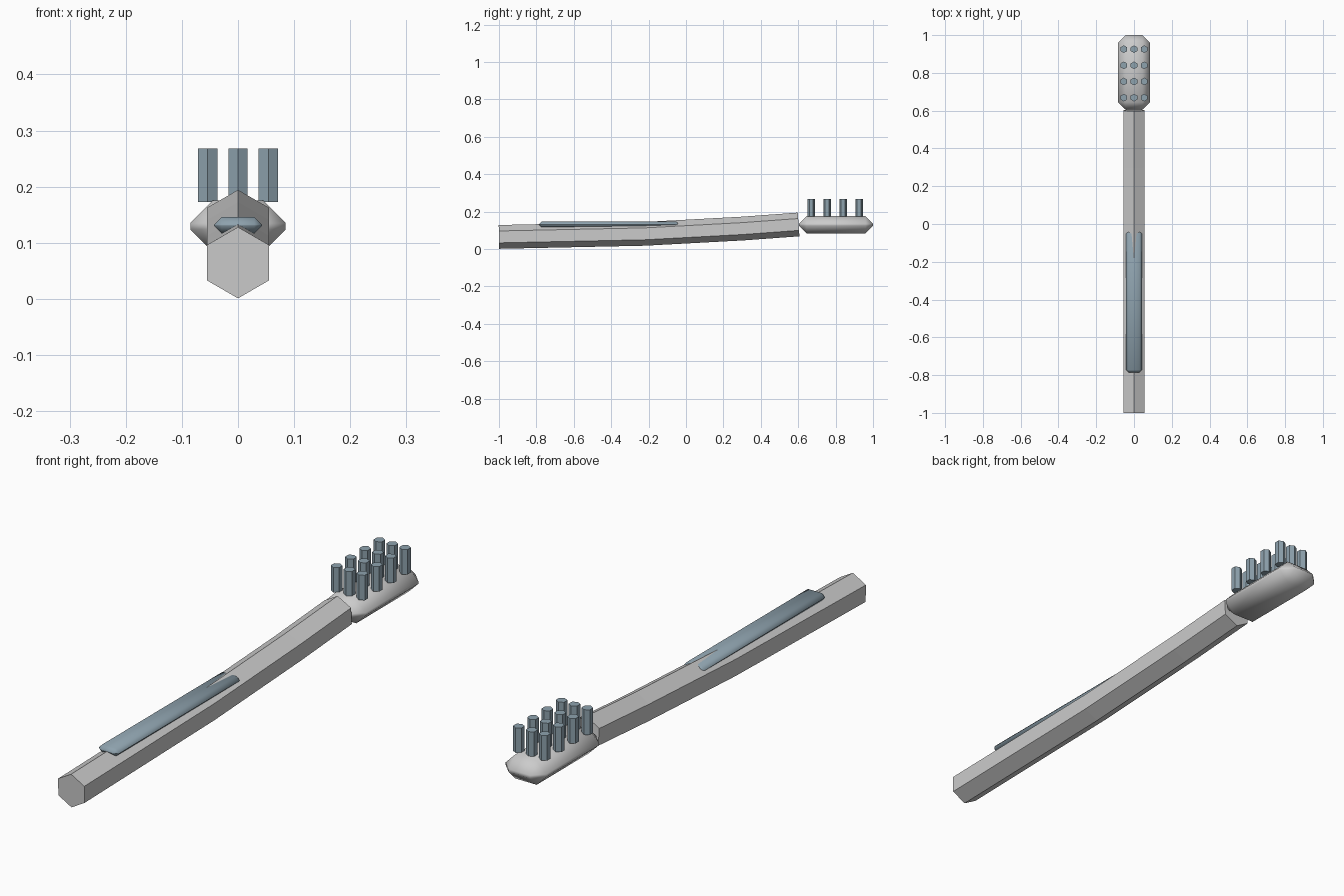
import bpy, bmesh, math
from mathutils import Vector, Matrix

if "Cube" in bpy.data.objects:
    bpy.data.objects.remove(bpy.data.objects["Cube"])

blue = bpy.data.materials.new("blue_grey")
blue.diffuse_color = (0.27, 0.36, 0.42, 1)
blue.use_nodes = True
blue.node_tree.nodes["Principled BSDF"].inputs["Base Color"].default_value = blue.diffuse_color


def finish(name, bm, mat=None, smooth=False):
    bmesh.ops.recalc_face_normals(bm, faces=bm.faces[:])
    me = bpy.data.meshes.new(name)
    for f in bm.faces:
        f.smooth = smooth
    bm.to_mesh(me)
    bm.free()
    ob = bpy.data.objects.new(name, me)
    bpy.context.collection.objects.link(ob)
    if mat:
        me.materials.append(mat)
    return ob


def chamfered_box(name, lo, hi, bevel, mat=None):
    lo, hi = Vector(lo), Vector(hi)
    bm = bmesh.new()
    bmesh.ops.create_cube(bm, size=1, matrix=Matrix.Translation((lo + hi) / 2)
                          @ Matrix.Diagonal((*(hi - lo), 1)))
    bmesh.ops.bevel(bm, geom=bm.edges[:], offset=bevel, segments=1,
                    profile=0.5, affect='EDGES')
    return finish(name, bm, mat, smooth=True)


# handle: hexagonal bar swept along a gently rising path
path = [(-1.0, 0.0645), (-0.22, 0.081), (0.3, 0.109), (0.602, 0.131)]
R = 0.0635
bm = bmesh.new()
rings = []
for i, (y, z) in enumerate(path):
    a, b = path[max(i - 1, 0)], path[min(i + 1, len(path) - 1)]
    t = Vector((0, b[0] - a[0], b[1] - a[1])).normalized()
    up = Vector((0, -t.z, t.y))
    rings.append([bm.verts.new(Vector((R * math.sin(k * math.pi / 3), y, z))
                               + up * R * math.cos(k * math.pi / 3))
                  for k in range(6)])
for r0, r1 in zip(rings, rings[1:]):
    for k in range(6):
        n = (k + 1) % 6
        bm.faces.new((r0[k], r0[n], r1[n], r1[k]))
bm.faces.new(rings[0])
bm.faces.new(rings[-1])
finish("handle", bm)

# brush head and thumb grip
chamfered_box("head", (-0.085, 0.605, 0.084), (0.085, 1.0, 0.175), 0.04)
chamfered_box("grip", (-0.0425, -0.786, 0.117), (0.0425, -0.038, 0.146), 0.0135, blue)

# bristle tufts: 3 x 4 hexagonal prisms
for i in range(3):
    for j in range(4):
        bm = bmesh.new()
        bmesh.ops.create_cone(
            bm, cap_ends=True, segments=6, radius1=0.02, radius2=0.02, depth=0.095,
            matrix=Matrix.Translation(((i - 1) * 0.054, 0.669 + j * 0.0855, 0.2205)))
        finish(f"bristle_tuft_{i}_{j}", bm, blue)
